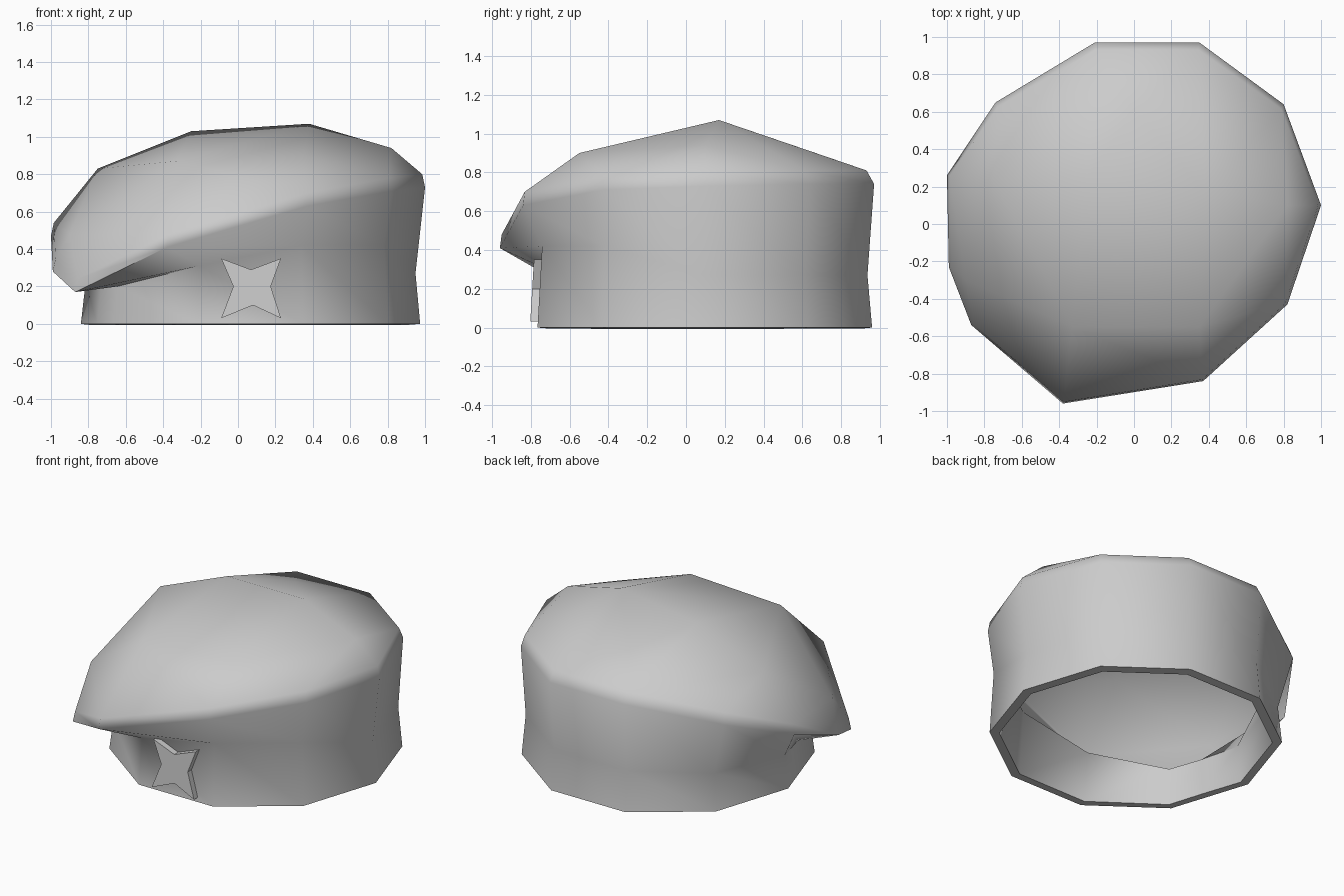
import bpy, bmesh
from math import radians, cos, sin
from mathutils import Vector

if "Cube" in bpy.data.objects:
    bpy.data.objects.remove(bpy.data.objects["Cube"])


def finish(name, bm, thickness=0.0, angle=50):
    mesh = bpy.data.meshes.new(name)
    bmesh.ops.recalc_face_normals(bm, faces=bm.faces[:])
    bm.to_mesh(mesh)
    bm.free()
    ob = bpy.data.objects.new(name, mesh)
    bpy.context.collection.objects.link(ob)
    bpy.ops.object.select_all(action='DESELECT')
    ob.select_set(True)
    bpy.context.view_layer.objects.active = ob
    if thickness:
        mod = ob.modifiers.new("wall", 'SOLIDIFY')
        mod.thickness = thickness
        mod.offset = -1
        bpy.ops.object.modifier_apply(modifier="wall")
    bpy.ops.object.shade_smooth_by_angle(angle=radians(angle))
    return ob


def band_ring(radius, heights):
    # Ten-sided ring, with one extra point halfway along the left-front side
    pts = []
    for k in range(10):
        a = radians(36 * k)
        pts.append(Vector((0.067 + radius * cos(a), 0.097 + radius * sin(a), 0)))
    pts.insert(6, (pts[5] + pts[6]) / 2)
    for p, z in zip(pts, heights):
        p.z = z
    return pts


# Band: floor ring, then the crease where the floppy top starts
base = band_ring(0.907, [0] * 11)
crease = band_ring(0.882, [.27, .27, .27, .27, .25, .22, .20, .20, .31, .42, .42])

# Tilted rim, drooping to the front left
rim = [Vector(p) for p in (
    (1.0, .10, .73), (.80, .64, .74), (.35, .97, .74), (-.21, .97, .74),
    (-.74, .65, .62), (-1.0, .26, .47), (-.99, -.23, .28), (-.87, -.54, .17),
    (-.38, -.96, .41), (.37, -.84, .63), (.82, -.43, .71))]
rim_top = [Vector((p.x * .985, p.y * (.96 if p.y > 0.5 else .99), p.z + .07)) for p in rim]

# Crown points that shape the soft top
crown = [(-.90, -.30, .48), (-.33, -.55, .87), (.35, -.55, .90), (.82, .10, .94),
         (0, .61, .92), (-.75, .235, .83), (-.25, .24, 1.03), (.38, .17, 1.07)]

# Beret shell: hull for the crown, quads for the rim and band
bm = bmesh.new()
top_verts = [bm.verts.new(p) for p in rim_top]
crown_verts = [bm.verts.new(p) for p in crown]
bmesh.ops.convex_hull(bm, input=top_verts + crown_verts)
bm.normal_update()
under = [f for f in bm.faces if f.normal.z < 0]
bmesh.ops.delete(bm, geom=under, context='FACES')
upper = [bm.verts.new(p) for p in rim_top]
for ring in (rim, crease, base):
    lower = [bm.verts.new(p) for p in ring]
    for i in range(11):
        j = (i + 1) % 11
        bm.faces.new((upper[i], upper[j], lower[j], lower[i]))
    upper = lower
bmesh.ops.remove_doubles(bm, verts=bm.verts[:], dist=0.0005)
loose = [v for v in bm.verts if not v.link_faces]
bmesh.ops.delete(bm, geom=loose, context='VERTS')
finish("beret", bm, thickness=0.06, angle=55)

# Four-pointed badge on the front of the band
star = [(-.09, .35), (.07, .29), (.23, .35), (.175, .20),
        (.23, .03), (.08, .10), (-.09, .03), (-.025, .20)]
bm = bmesh.new()
front = [bm.verts.new((x, -.805 + .06 * z, z)) for x, z in star]
back = [bm.verts.new((x, -.755 + .06 * z, z)) for x, z in star]
bm.faces.new(front)
bm.faces.new(back[::-1])
for i in range(8):
    j = (i + 1) % 8
    bm.faces.new((front[i], front[j], back[j], back[i]))
finish("star_badge", bm, angle=20)
